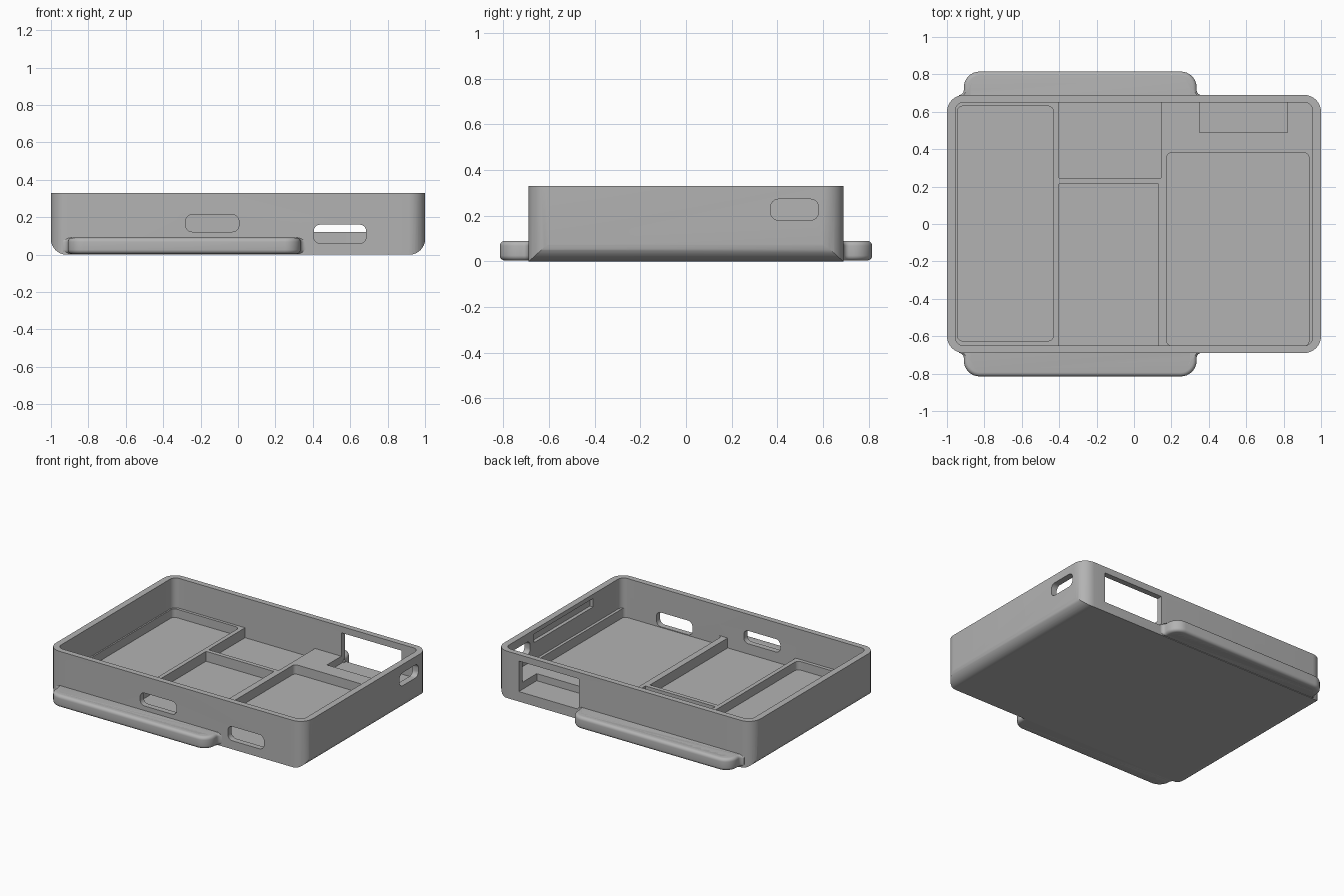
import bpy, bmesh
from math import sin, cos, pi

cube = bpy.data.objects.get("Cube")
if cube:
    bpy.data.objects.remove(cube)

grey = bpy.data.materials.new("plain_grey")
grey.use_nodes = True
grey.diffuse_color = (0.45, 0.45, 0.45, 1)
grey.node_tree.nodes["Principled BSDF"].inputs["Base Color"].default_value = (0.45, 0.45, 0.45, 1)


def arc(cx, cy, r, start, end, steps=8):
    """Points on an arc; angles in quarter turns."""
    angles = [(start + (end - start) * i / steps) * pi / 2 for i in range(steps + 1)]
    return [(cx + r * cos(a), cy + r * sin(a)) for a in angles]


def rounded_rect(u0, u1, v0, v1, r=0):
    if r == 0:
        return [(u0, v0), (u1, v0), (u1, v1), (u0, v1)]
    return (arc(u1 - r, v1 - r, r, 0, 1) + arc(u0 + r, v1 - r, r, 1, 2)
            + arc(u0 + r, v0 + r, r, 2, 3) + arc(u1 - r, v0 + r, r, 3, 4))


def prism(name, outline, low, high, axis="z", bevel=0):
    """Extrude a 2D outline along one axis, optionally rounding both rims."""
    place = {"x": lambda u, v, w: (w, u, v),
             "y": lambda u, v, w: (u, w, v),
             "z": lambda u, v, w: (u, v, w)}[axis]
    bm = bmesh.new()
    face = bm.faces.new([bm.verts.new(place(u, v, low)) for u, v in outline])
    top = bmesh.ops.extrude_face_region(bm, geom=[face])["geom"]
    shift = place(0, 0, high - low)
    bmesh.ops.translate(bm, vec=shift, verts=[g for g in top if isinstance(g, bmesh.types.BMVert)])
    bmesh.ops.recalc_face_normals(bm, faces=bm.faces)
    if bevel:
        rims = [e for e in bm.edges if abs(e.verts[0].co.z - e.verts[1].co.z) < 1e-5]
        bmesh.ops.bevel(bm, geom=rims, offset=bevel, segments=5, profile=0.5, affect="EDGES")
    mesh = bpy.data.meshes.new(name)
    bm.to_mesh(mesh)
    bm.free()
    mesh.materials.append(grey)
    obj = bpy.data.objects.new(name, mesh)
    bpy.context.collection.objects.link(obj)
    return obj


def combine(target, tool, operation="DIFFERENCE"):
    """Apply a boolean and throw the tool away."""
    mod = target.modifiers.new("cut", "BOOLEAN")
    mod.operation, mod.object, mod.solver = operation, tool, "EXACT"
    graph = bpy.context.evaluated_depsgraph_get()
    mesh = bpy.data.meshes.new_from_object(target.evaluated_get(graph))
    target.modifiers.clear()
    target.data = mesh
    bpy.data.objects.remove(tool)


def smooth(obj):
    bpy.ops.object.select_all(action="DESELECT")
    obj.select_set(True)
    bpy.context.view_layer.objects.active = obj
    bpy.ops.object.shade_smooth_by_angle(angle=pi / 6)


# Case: rounded plan, with rounded lower edges on the two ends
case = prism("case", rounded_rect(-1, 1, -0.69, 0.69, 0.09), 0, 0.33)
end_profile = [(1.001, 0.5), (-1.001, 0.5)] + arc(-0.915, 0.085, 0.086, 2, 3) + arc(0.915, 0.085, 0.086, 3, 4)
end_profile = [(x, max(z, 0)) for x, z in end_profile]
combine(case, prism("end_rounding", end_profile, -1, 1, "y"), "INTERSECT")

# Open cavity down to the divider tops
combine(case, prism("cavity", rounded_rect(-0.955, 0.955, -0.65, 0.65, 0.045), 0.12, 0.5))

# Floor pockets: x range, y range, corner radius, floor height
pockets = [
    (-0.945, -0.43, -0.625, 0.63, 0.03, 0.06),
    (-0.40, 0.145, 0.245, 0.65, 0, 0.05),
    (-0.40, 0.13, -0.65, 0.215, 0, 0.05),
    (0.175, 0.935, -0.65, 0.38, 0.025, 0.055),
]
for x0, x1, y0, y1, r, floor in pockets:
    combine(case, prism("pocket", rounded_rect(x0, x1, y0, y1, r), floor, 0.2))

# Back window with its sunken ledge
combine(case, prism("back_window", rounded_rect(0.35, 0.82, 0.07, 0.285), 0.49, 0.9, "y"))

# Rounded slots in the front and left walls, and a blind groove inside the left wall
combine(case, prism("front_slot", rounded_rect(-0.28, 0.005, 0.122, 0.213, 0.035), -0.8, -0.6, "y"))
combine(case, prism("low_front_slot", rounded_rect(0.405, 0.685, 0.06, 0.16, 0.035), -0.8, -0.62, "y"))
combine(case, prism("side_slot", rounded_rect(0.37, 0.58, 0.18, 0.272, 0.035), 0.9, 1.1, "x"))
combine(case, prism("wall_groove", rounded_rect(-0.33, 0.33, 0.24, 0.30), 0.94, 0.98, "x"))
smooth(case)

# Carry handles: U-shaped bars flaring into the walls
outer, inner, centre = 0.6225, 0.565, -0.2875
half = ([(inner, 0.665)] + arc(inner - 0.035, 0.725, 0.035, 0, 1))[::-1]
half += [(outer + 0.025, 0.665)] + arc(outer + 0.025, 0.715, 0.025, 3, 2)
half += arc(outer - 0.085, 0.73, 0.085, 0, 1)
loop = half + [(-x, y) for x, y in reversed(half)]
for name, side in (("front_handle", -1), ("back_handle", 1)):
    smooth(prism(name, [(x + centre, side * y) for x, y in loop], 0.004, 0.09, bevel=0.022))
